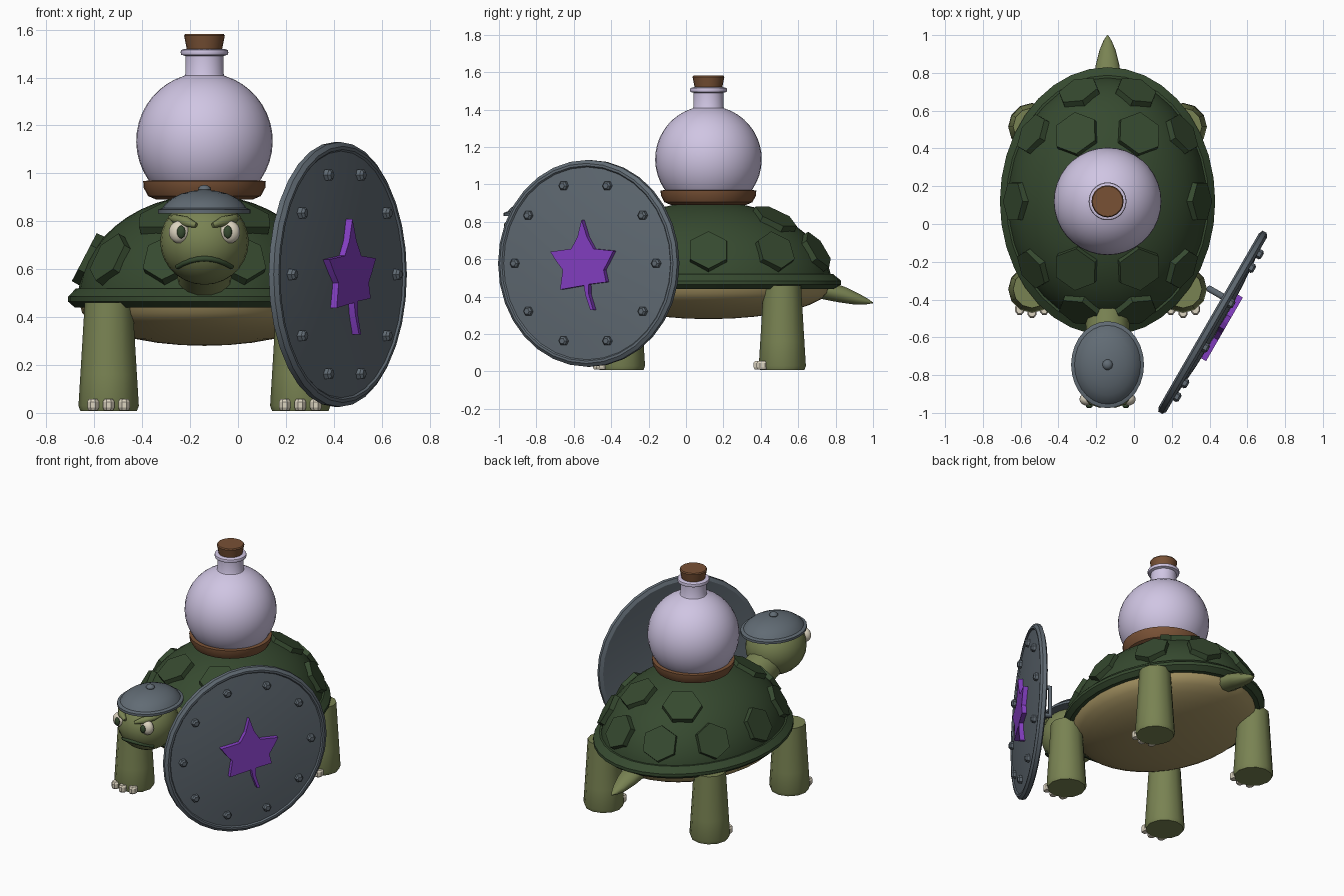
import bpy, bmesh, math
from mathutils import Vector, Matrix

if "Cube" in bpy.data.objects:
    bpy.data.objects.remove(bpy.data.objects["Cube"], do_unlink=True)


def material(name, r, g, b):
    m = bpy.data.materials.new(name)
    m.use_nodes = True
    m.diffuse_color = (r, g, b, 1)
    m.node_tree.nodes["Principled BSDF"].inputs["Base Color"].default_value = (r, g, b, 1)
    return m


SHELL = material("shell green", .037, .068, .029)
SKIN = material("skin olive", .19, .225, .085)
BELLY = material("belly tan", .4, .31, .13)
GLASS = material("lilac glass", .63, .56, .77)
BROWN = material("cork brown", .19, .083, .036)
STEEL = material("steel grey", .12, .148, .175)
PURPLE = material("leaf purple", .235, .05, .55)
IVORY = material("ivory", .72, .66, .53)

CX, CY = -.14, .12          # body axis


def finish(ob, mat, angle=35):
    ob.data.materials.clear()
    ob.data.materials.append(mat)
    bpy.ops.object.select_all(action='DESELECT')
    ob.select_set(True)
    bpy.context.view_layer.objects.active = ob
    bpy.ops.object.shade_smooth_by_angle(angle=math.radians(angle))
    return ob


def from_bmesh(name, bm, mat, angle=35):
    bmesh.ops.recalc_face_normals(bm, faces=bm.faces)
    me = bpy.data.meshes.new(name)
    bm.to_mesh(me)
    bm.free()
    ob = bpy.data.objects.new(name, me)
    bpy.context.collection.objects.link(ob)
    return finish(ob, mat, angle)


def lathe(name, profile, mat, loc=(0, 0, 0), seg=32, sx=1, sy=1, angle=35, turn=0):
    """Revolve (radius, z) points about z, closing open ends."""
    bm = bmesh.new()
    rings = []
    for r, z in profile:
        rings.append([bm.verts.new((sx * r * math.cos(math.tau * i / seg + turn),
                                    sy * r * math.sin(math.tau * i / seg + turn), z))
                      for i in range(seg)])
    for a, b in zip(rings, rings[1:]):
        for i in range(seg):
            j = (i + 1) % seg
            bm.faces.new((a[i], a[j], b[j], b[i]))
    for ring, (r, z) in ((rings[0], profile[0]), (rings[-1], profile[-1])):
        if r > 0:
            bm.faces.new(ring)
    bmesh.ops.remove_doubles(bm, verts=bm.verts, dist=1e-5)
    ob = from_bmesh(name, bm, mat, angle)
    ob.location = loc
    return ob


def arc(r, h, start, end, n, z=0):
    """Elliptical profile between two elevations in degrees."""
    steps = [math.radians(start + (end - start) * i / n) for i in range(n + 1)]
    return [(max(0, r * math.cos(t)) if abs(math.cos(t)) > 1e-6 else 0,
             z + h * math.sin(t)) for t in steps]


def ball(name, size, loc, mat, seg=24, rings=14, angle=35):
    sx, sy, sz = size
    return lathe(name, arc(1, sz, -90, 90, rings), mat, loc, seg, sx, sy, angle)


def tube(name, points, mat, loc=(0, 0, 0), scale=(1, 1, 1), sides=3):
    """Swept round tube through (x, y, z, radius) points."""
    cu = bpy.data.curves.new(name, 'CURVE')
    cu.dimensions = '3D'
    cu.bevel_depth = 1
    cu.bevel_resolution = sides
    cu.use_fill_caps = True
    sp = cu.splines.new('POLY')
    sp.points.add(len(points) - 1)
    for p, (x, y, z, r) in zip(sp.points, points):
        p.co = (x, y, z, 1)
        p.radius = r
    ob = bpy.data.objects.new(name, cu)
    bpy.context.collection.objects.link(ob)
    ob.location, ob.scale = loc, scale
    bpy.ops.object.select_all(action='DESELECT')
    ob.select_set(True)
    bpy.context.view_layer.objects.active = ob
    bpy.ops.object.convert(target='MESH')
    return finish(bpy.context.object, mat, 50)


# Shell dome, rim and belly
A, B, H, BASE = .53, .66, .45, .46
lathe("shell_dome", arc(1, H, 0, 90, 12), SHELL, (CX, CY, BASE), 36, A, B)
lathe("shell_rim", [(.9, .44), (.95, .44), (1, .465), (1, .485), (.94, .52), (.9, .52)],
      SHELL, (CX, CY, 0), 36, .57, .71, 25)
lathe("belly", arc(1, .17, -90, 0, 8), BELLY, (CX, CY, .45), 36, .52, .65)

# Raised hexagonal plates: four high on the dome, ten around its side
UPPER, LOWER = (60, 120, 240, 300), range(0, 360, 36)
for angles, reach, size, turn in ((UPPER, .62, .125, 0), (LOWER, .915, .115, math.pi / 6)):
    for t in map(math.radians, angles):
        p = Vector((A * reach * math.cos(t), B * reach * math.sin(t),
                    H * math.sqrt(1 - reach ** 2)))
        n = Vector((p.x / A ** 2, p.y / B ** 2, p.z / H ** 2)).normalized()
        plate = lathe("shell_plate", [(size, -.03), (size * .98, .019)], SHELL,
                      p + Vector((CX, CY, BASE)), 6, angle=10, turn=turn)
        plate.rotation_euler = n.to_track_quat('Z', 'Y').to_euler()

# Legs and blocky toes
for x in (-.54, .26):
    for y in (-.345, .515):
        lathe("leg", [(.118, .008), (.126, .03), (.118, .16), (.1, .46)],
              SKIN, (x, y, 0), 12)
        for dx in (-.065, 0, .065):
            lathe("toe", [(.8, -.023), (1, -.012), (1, .012), (.75, .023)], IVORY,
                  (x + dx, y - .122 + abs(dx) * .25, .034), 8, .026, .034, 10, math.pi / 8)

# Tail
tube("tail", [(0, -.22, .07, .08), (0, -.05, .04, .073), (0, .04, .005, .063),
              (0, .12, -.03, .043), (0, .17, -.046, .022), (0, .2, -.055, .003)],
     SKIN, (CX, .8, .405), (1, 1, .7))

# Neck and head
HC, HR = Vector((CX, -.77, .715)), Vector((.185, .2, .18))
tube("neck", [(CX, -.42, .56, .12), (CX, -.55, .6, .115), (CX, -.7, .65, .11)],
     SKIN, sides=5)
ball("head", HR, HC, SKIN)


def on_face(x, z, out=0):
    """Point on the front of the head at an offset from its centre."""
    d = 1 - (x / HR.x) ** 2 - (z / HR.z) ** 2
    return HC + Vector((x, -HR.y * math.sqrt(max(0, d)) - out, z))


for s in (-1, 1):
    ball("eye", (.044, .034, .047), on_face(s * .105, .04), IVORY, 16, 10)
    ball("pupil", (.018, .012, .027), on_face(s * .097, .04, .029), SHELL, 12, 8)
    brow = [(.145, .102, .008), (.125, .096, .018), (.08, .084, .023), (.035, .068, .01)]
    tube("brow", [(*on_face(s * x, z, .014), r) for x, z, r in brow], SKIN)
mouth = [(x * .0285, -.071 - .0022 * x * x) for x in range(-4, 5)]
tube("mouth", [(*on_face(x, z), .012 - .0006 * abs(x) / .0285) for x, z in mouth], SHELL)

# Helmet with brim and knob
HELM = (CX, -.745, 0)
lathe("helmet_brim", [(.75, .832), (1, .832), (1, .848), (.92, .855)], STEEL, HELM,
      28, .193, .23)
lathe("helmet_dome", [(.93, .848), (.85, .872), (.7, .896), (.5, .915), (.25, .927), (0, .93)],
      STEEL, HELM, 28, .193, .23)
ball("helmet_knob", (.028, .028, .02), (CX, -.745, .932), STEEL, 10, 6)

# Flask, its seat ring and cork
lathe("flask", arc(.285, .285, -75, 73, 18, 1.135) +
      [(.08, 1.415), (.08, 1.49), (.097, 1.495), (.1, 1.505), (.097, 1.515),
       (.08, 1.52), (.06, 1.52)], GLASS, (CX, CY, 0), 36)
lathe("flask_seat", [(.2, .89), (.235, .905), (.254, .94), (.256, .968), (.2, .972)],
      BROWN, (CX, CY, 0), 32, angle=25)
lathe("cork", [(.07, 1.5), (.085, 1.575), (.08, 1.582)], BROWN, (CX, CY, 0), 20)

# Shield frame: local x runs along its width, y is up, z points outward
c, s = math.cos(math.radians(60)), math.sin(math.radians(60))
FRAME = Matrix(((c, 0, s, .415), (s, 0, -c, -.52), (0, 1, 0, .578), (0, 0, 0, 1)))


def on_shield(ob):
    ob.matrix_world = FRAME @ Matrix.Translation(ob.location)
    return ob


# Bowed shield plate with a raised rim, and its bolts
on_shield(lathe("shield", [(0, .018), (.3, .008), (.53, -.022), (.553, -.012), (.553, .012),
                           (.535, .026), (.522, .026), (.515, .018), (.4, .03),
                           (.25, .042), (0, .05)], STEEL, seg=32, angle=20))
for t in map(math.radians, LOWER):
    on_shield(lathe("bolt", [(.026, .01), (.026, .044), (.016, .054)], STEEL,
                    (.436 * math.cos(t), .436 * math.sin(t), 0), 6, angle=10))

# Leaf emblem plate standing on the shield
leaf = [(-.014, .232), (.02, .14), (.06, .078), (.182, .067), (.15, .01), (.122, -.035),
        (.138, -.1), (.03, -.112), (.03, -.165), (.058, -.25), (.04, -.25), (.01, -.17),
        (0, -.118), (-.146, -.14), (-.13, -.035), (-.165, .005), (-.207, .062),
        (-.078, .078), (-.04, .14)]
bm = bmesh.new()
face = bm.faces.new([bm.verts.new((x + .012, y, .038)) for x, y in leaf])
grown = bmesh.ops.extrude_face_region(bm, geom=[face])["geom"]
bmesh.ops.translate(bm, vec=(0, 0, .036),
                    verts=[v for v in grown if isinstance(v, bmesh.types.BMVert)])
on_shield(from_bmesh("leaf_emblem", bm, PURPLE, 10))

# Handle behind the shield
on_shield(tube("handle", [(.145, .1, .01, .017), (.145, .1, -.105, .017),
                          (.145, -.1, -.105, .017), (.145, -.1, .01, .017)], STEEL))
